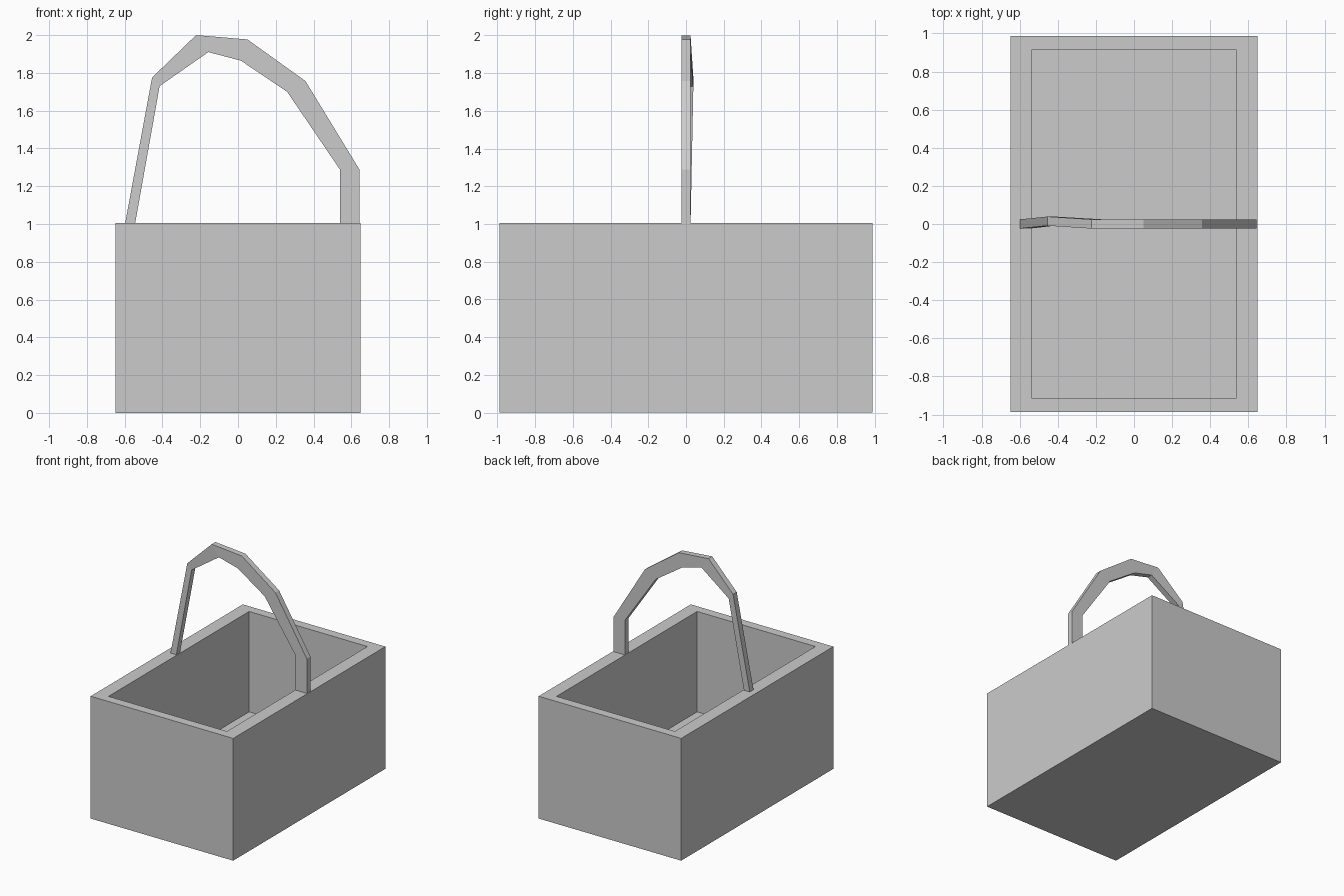
import bpy, bmesh

if "Cube" in bpy.data.objects:
    bpy.data.objects.remove(bpy.data.objects["Cube"])


def add_object(name, bm):
    bmesh.ops.recalc_face_normals(bm, faces=bm.faces)
    mesh = bpy.data.meshes.new(name)
    bm.to_mesh(mesh)
    bm.free()
    obj = bpy.data.objects.new(name, mesh)
    bpy.context.collection.objects.link(obj)
    return obj


# Basket body: a box with a thick rim and a sunken floor
HX, HY, HEIGHT = 0.648, 0.988, 1.005
INNER_X, INNER_Y, FLOOR = 0.538, 0.913, 0.18

bm = bmesh.new()
bmesh.ops.create_cube(bm, size=1)
for v in bm.verts:
    v.co = (v.co.x * 2 * HX, v.co.y * 2 * HY, (v.co.z + 0.5) * HEIGHT)
top = max(bm.faces, key=lambda f: f.calc_center_median().z)
bmesh.ops.inset_region(bm, faces=[top], thickness=0.05)
for v in top.verts:
    v.co.x = INNER_X if v.co.x > 0 else -INNER_X
    v.co.y = INNER_Y if v.co.y > 0 else -INNER_Y
floor = bmesh.ops.extrude_discrete_faces(bm, faces=[top])["faces"][0]
for v in floor.verts:
    v.co.z = FLOOR
add_object("basket", bm)

# Handle: uneven flat arch, each section is (outer x, z), (inner x, z), y shift
sections = [
    ((-0.60, 0.99), (-0.547, 0.99), 0.0),
    ((-0.455, 1.775), (-0.415, 1.73), 0.015),
    ((-0.222, 2.0), (-0.157, 1.91), 0.0),
    ((0.05, 1.977), (0.015, 1.865), 0.0),
    ((0.357, 1.757), (0.26, 1.70), 0.0),
    ((0.642, 1.29), (0.54, 1.288), 0.0),
    ((0.642, 0.99), (0.54, 0.99), 0.0),
]
Y0, Y1 = -0.024, 0.024

bm = bmesh.new()
rings = []
for (ox, oz), (ix, iz), shift in sections:
    rings.append([bm.verts.new(p) for p in (
        (ox, Y0 + shift, oz), (ox, Y1 + shift, oz),
        (ix, Y1 + shift, iz), (ix, Y0 + shift, iz))])
for a, b in zip(rings, rings[1:]):
    for i in range(4):
        j = (i + 1) % 4
        bm.faces.new((a[i], a[j], b[j], b[i]))
bm.faces.new(rings[0])
bm.faces.new(rings[-1])
add_object("handle", bm)
